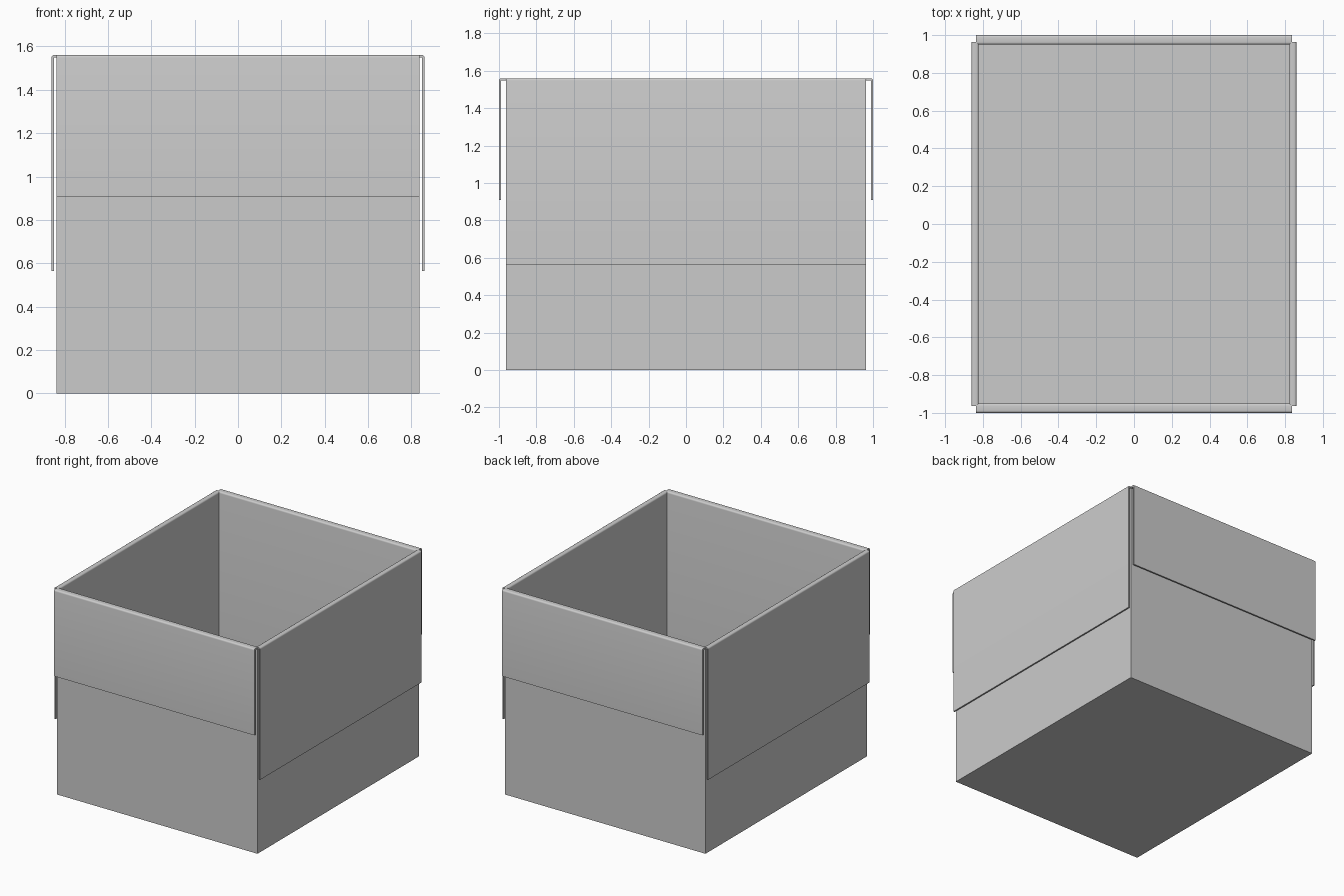
import bpy, bmesh, math
from mathutils import Matrix

cube = bpy.data.objects.get("Cube")
if cube:
    bpy.data.objects.remove(cube, do_unlink=True)

HEIGHT = 1.56
SHEET = 0.012

# Single grey material
grey = bpy.data.materials.new("light_grey")
grey.use_nodes = True
colour = (0.6, 0.6, 0.6, 1)
grey.diffuse_color = colour
grey.node_tree.nodes["Principled BSDF"].inputs["Base Color"].default_value = colour


def make_object(name, bm):
    bmesh.ops.recalc_face_normals(bm, faces=bm.faces)
    mesh = bpy.data.meshes.new(name)
    bm.to_mesh(mesh)
    bm.free()
    mesh.materials.append(grey)
    obj = bpy.data.objects.new(name, mesh)
    bpy.context.collection.objects.link(obj)
    return obj


def corner(cx, cz, radius, start, end, steps=4):
    """Rounded corner between two angles in degrees."""
    angles = [math.radians(start + (end - start) * i / steps) for i in range(steps + 1)]
    return [(cx + radius * math.cos(a), cz + radius * math.sin(a)) for a in angles]


def folded_panel(name, inner, wall, outer, flap_bottom, half_length, angle):
    """Wall whose sheet folds over the rim and hangs down outside."""
    r = 0.012
    flap_inner = outer - SHEET + 0.001
    under = HEIGHT - SHEET
    profile = [(inner, 0)]
    profile += corner(inner + r, HEIGHT - r, r, 180, 90)
    profile += corner(outer - r, HEIGHT - r, r, 90, 0)
    profile += [(outer, flap_bottom), (flap_inner, flap_bottom),
                (flap_inner, under), (wall, under), (wall, 0)]
    bm = bmesh.new()
    face = bm.faces.new([bm.verts.new((d, -half_length, z)) for d, z in profile])
    ext = bmesh.ops.extrude_face_region(bm, geom=[face])
    moved = [v for v in ext["geom"] if isinstance(v, bmesh.types.BMVert)]
    bmesh.ops.translate(bm, verts=moved, vec=(0, 2 * half_length, 0))
    bm.transform(Matrix.Rotation(math.radians(angle), 4, "Z"))
    obj = make_object(name, bm)
    bpy.ops.object.select_all(action="DESELECT")
    obj.select_set(True)
    bpy.context.view_layer.objects.active = obj
    bpy.ops.object.shade_smooth_by_angle(angle=math.radians(40))


# Side panels with long flaps, front and back panels with short flaps
for name, angle in (("left_panel", 0), ("right_panel", 180)):
    folded_panel(name, 0.822, 0.837, 0.86, 0.565, 0.963, angle)
for name, angle in (("back_panel", 90), ("front_panel", 270)):
    folded_panel(name, 0.95, 0.963, 1.0, 0.908, 0.837, angle)

# Floor
bm = bmesh.new()
bmesh.ops.create_cube(bm, size=1)
bm.transform(Matrix.Translation((0, 0, SHEET / 2)) @ Matrix.Diagonal((1.66, 1.92, SHEET, 1)))
make_object("floor", bm)
